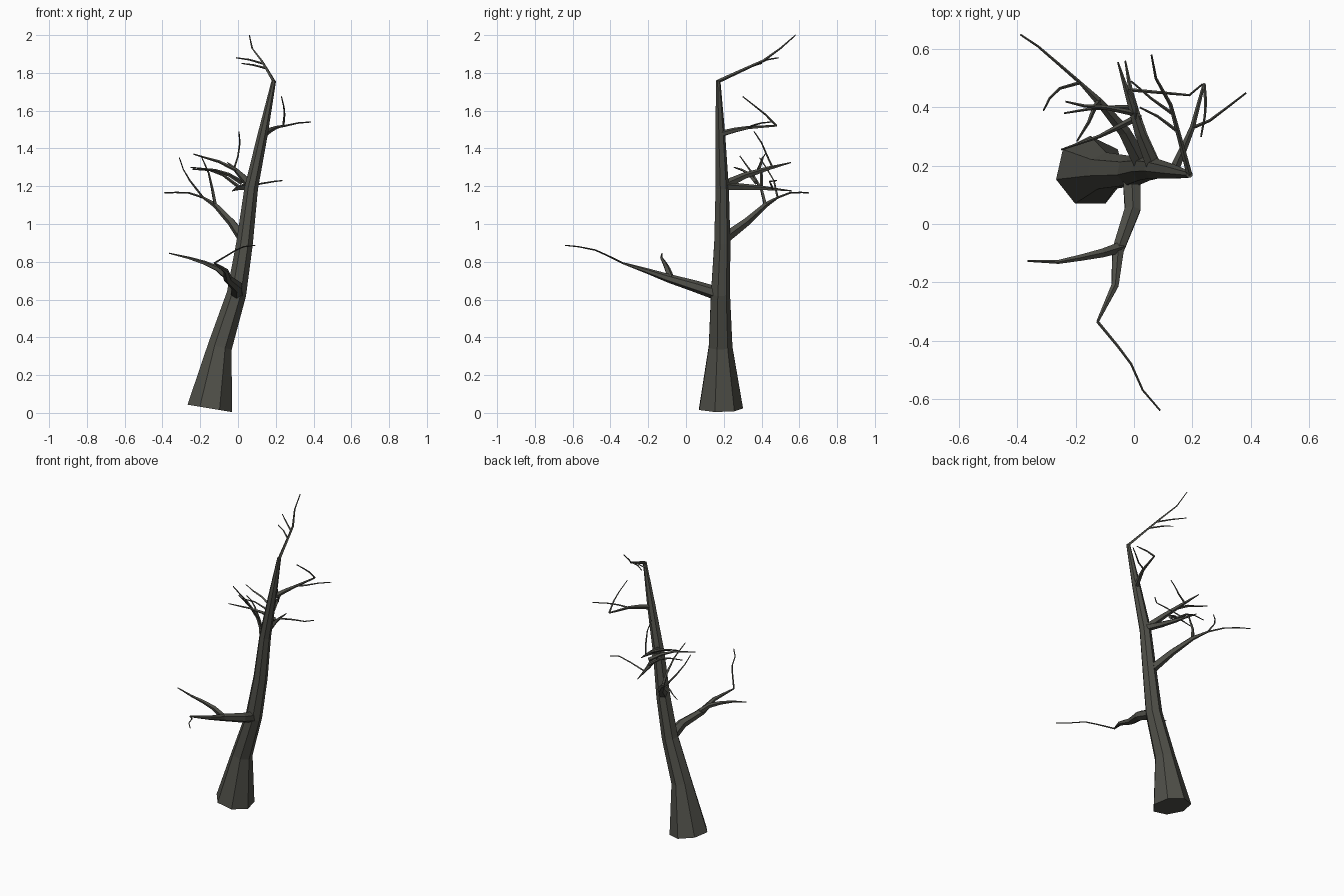
import bpy, bmesh, math
from mathutils import Vector

cube = bpy.data.objects.get("Cube")
if cube:
    bpy.data.objects.remove(cube, do_unlink=True)

bark = bpy.data.materials.new("dark_bark")
bark.use_nodes = True
bark_colour = (0.078, 0.078, 0.065, 1)
bark.diffuse_color = bark_colour
bark.node_tree.nodes["Principled BSDF"].inputs["Base Color"].default_value = bark_colour


def limb(name, path, radii, sides):
    """Loft a flat-faced tapering tube along a path, closed at both ends."""
    points = [Vector(p) for p in path]
    last = len(points) - 1
    bm = bmesh.new()
    rings = []
    for i, point in enumerate(points):
        before = (point - points[max(i - 1, 0)]).normalized()
        after = (points[min(i + 1, last)] - point).normalized()
        tangent = (before + after).normalized()
        # Keep one ring corner towards the back on steep limbs, upwards on flat ones
        guide = Vector((0, 1, 0)) if name == "trunk" else Vector((0, 0, 1))
        up = (guide - tangent * guide.dot(tangent)).normalized()
        side = tangent.cross(up)
        ring = []
        for k in range(sides):
            angle = math.tau * k / sides
            offset = up * math.cos(angle) + side * math.sin(angle)
            ring.append(bm.verts.new(point + offset * radii[i]))
        rings.append(ring)
    for low, high in zip(rings, rings[1:]):
        for k in range(sides):
            n = (k + 1) % sides
            bm.faces.new((low[k], low[n], high[n], high[k]))
    bm.faces.new(rings[0][::-1])
    bm.faces.new(rings[-1])
    bmesh.ops.recalc_face_normals(bm, faces=bm.faces)
    mesh = bpy.data.meshes.new(name)
    bm.to_mesh(mesh)
    bm.free()
    mesh.materials.append(bark)
    obj = bpy.data.objects.new(name, mesh)
    bpy.context.collection.objects.link(obj)
    return obj


def taper(name, start, end, path, sides=5):
    """A limb whose thickness shrinks evenly from start to end."""
    steps = len(path) - 1
    radii = [start + (end - start) * i / steps for i in range(steps + 1)]
    return limb(name, path, radii, sides)


def twig(name, *path, start=0.006):
    return taper(name, start, 0.003, path, sides=4)


# Leaning trunk
limb("trunk",
     [(-.15, .18, .024), (-.096, .18, .35), (-.008, .18, .63), (.035, .19, .9),
      (.07, .19, 1.19), (.132, .18, 1.48), (.19, .17, 1.76)],
     [.122, .066, .053, .045, .037, .027, .012], 7)

# Low front branch
limb("front_branch",
     [(-.008, .17, .63), (-.005, .05, .67), (-.055, -.09, .712),
      (-.065, -.21, .753), (-.125, -.335, .793)],
     [.036, .031, .023, .014, .005], 6)
twig("front_branch_tip", (-.125, -.335, .793), (-.055, -.42, .835),
     (-.01, -.48, .862), (.03, -.57, .88), (.09, -.64, .887), start=.005)
taper("front_side_branch", .02, .003,
      [(-.045, -.08, .71), (-.11, -.1, .765), (-.18, -.115, .795),
       (-.26, -.13, .82), (-.365, -.127, .845)])

# Lower back branch
taper("back_branch", .03, .006,
      [(.03, .2, .92), (-.035, .32, 1.01), (-.12, .42, 1.1), (-.185, .485, 1.14)])
twig("back_branch_tip", (-.185, .485, 1.14), (-.26, .55, 1.165),
     (-.33, .61, 1.167), (-.39, .65, 1.165))
twig("back_branch_hook", (-.185, .485, 1.14), (-.255, .465, 1.23),
     (-.29, .43, 1.29), (-.31, .39, 1.35))
twig("back_branch_shoot", (-.12, .42, 1.1), (-.135, .4, 1.18),
     (-.155, .35, 1.27), (-.195, .285, 1.36), start=.011)

# Middle cluster of branches
taper("middle_branch", .024, .003,
      [(.07, .2, 1.2), (.03, .3, 1.195), (0, .4, 1.19), (-.012, .46, 1.185), (-.03, .56, 1.175)])
twig("middle_branch_twig", (-.01, .46, 1.185), (.1, .45, 1.21),
     (.19, .442, 1.225), (.235, .48, 1.23))
twig("middle_branch_left_twig", (0, .4, 1.2), (-.08, .4, 1.26),
     (-.15, .395, 1.285), (-.24, .38, 1.29), start=.009)
taper("upper_middle_branch", .026, .003,
      [(.07, .19, 1.2), (.02, .31, 1.255), (-.02, .44, 1.295), (-.055, .555, 1.325)])
twig("upper_middle_side_twig", (0, .38, 1.28), (-.1, .4, 1.33),
     (-.17, .405, 1.35), (-.235, .42, 1.37), start=.01)
twig("upper_middle_front_twig", (.02, .37, 1.22), (-.05, .335, 1.262),
     (-.12, .3, 1.285), (-.25, .255, 1.3), start=.013)
twig("upper_middle_shoot", (-.02, .46, 1.295), (0, .43, 1.36),
     (.01, .4, 1.43), (.005, .36, 1.49))

# High branch
taper("high_branch", .018, .005,
      [(.135, .18, 1.475), (.17, .26, 1.497), (.2, .33, 1.51), (.24, .48, 1.52)])
twig("high_branch_hook", (.24, .48, 1.52), (.246, .42, 1.58), (.243, .37, 1.62), (.23, .3, 1.675))
twig("high_branch_tip", (.2, .33, 1.51), (.26, .355, 1.522), (.32, .4, 1.535), (.385, .45, 1.54))

# Bent crown
twig("crown_branch", (.19, .17, 1.755), (.155, .3, 1.815), (.125, .41, 1.865),
     (.075, .5, 1.93), (.06, .58, 2), start=.01)
twig("crown_upper_twig", (.13, .38, 1.85), (.06, .43, 1.87), (-.01, .49, 1.88))
twig("crown_lower_twig", (.147, .32, 1.825), (.08, .37, 1.842), (.02, .4, 1.85))
